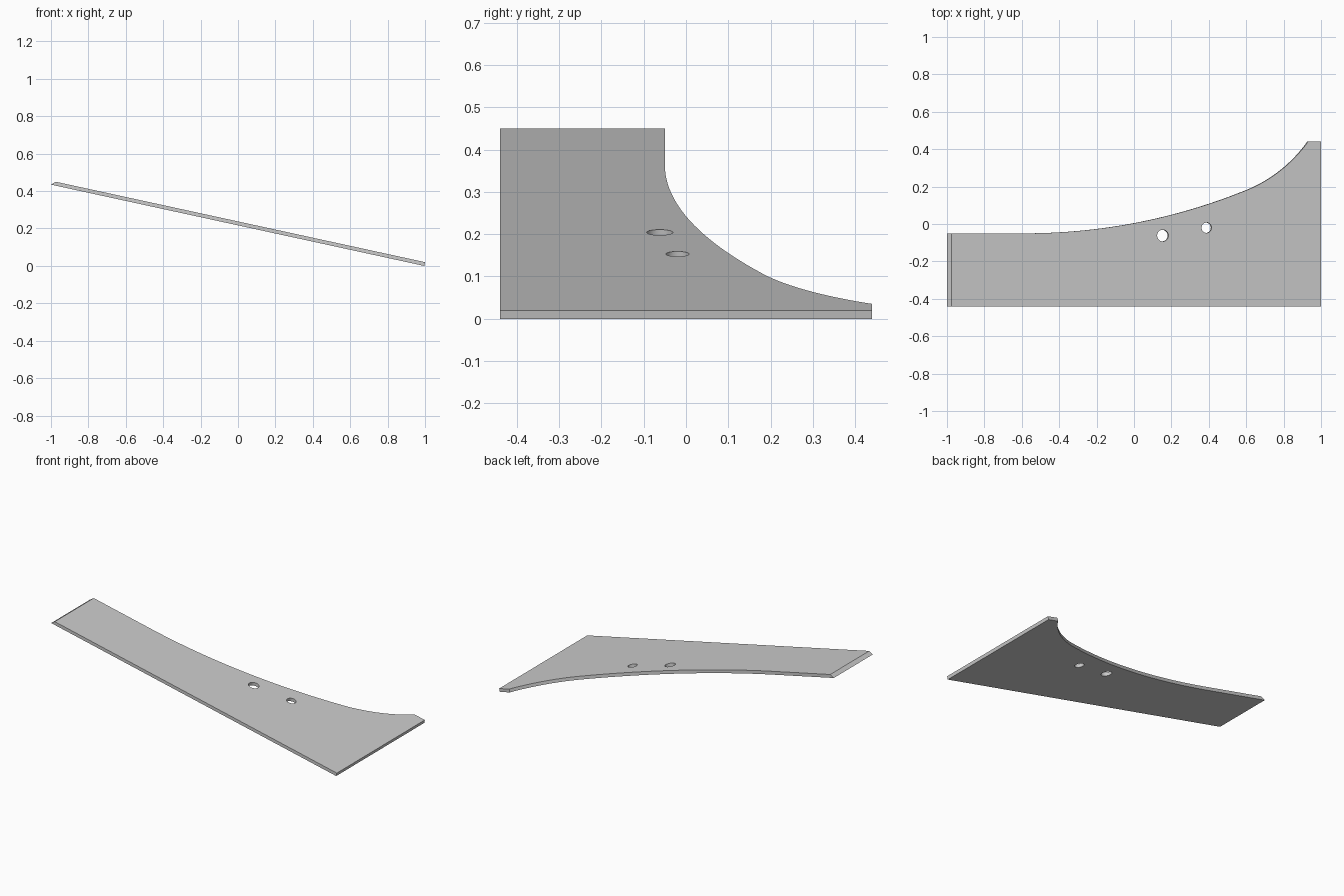
import bpy, bmesh, math
from mathutils import Vector

if "Cube" in bpy.data.objects:
    bpy.data.objects.remove(bpy.data.objects["Cube"])

LEFT, RIGHT, HALF_Y = -0.975, 1.0, 0.44
SLOPE = (0.45 - 0.02) / (LEFT - RIGHT)
THICK = 0.0205
NORMAL = Vector((-SLOPE, 0, 1)).normalized()


def on_top(x, y):
    """Point on the sloping upper surface."""
    return Vector((x, y, 0.02 + (x - RIGHT) * SLOPE))


def arc(cx, cy, r, a0, a1, n):
    """Arc points, angles in degrees measured from straight down."""
    angles = [math.radians(a0 + (a1 - a0) * i / n) for i in range(n + 1)]
    return [(cx + r * math.sin(a), cy - r * math.cos(a)) for a in angles]


# Plan outline: straight edges plus two tangent arcs on the back edge
back_edge = arc(-0.58, 3.09, 3.14, 0, 22, 24)
back_edge += arc(0.318, 0.878, 0.753, 22, 54.4, 24)[1:-1]
outline = [(LEFT, -HALF_Y), (RIGHT, -HALF_Y), (RIGHT, HALF_Y), (0.93, HALF_Y)]
outline += back_edge[::-1] + [(LEFT, -0.05)]

# Sloping plate, with a slanted cut at the raised left end
bm = bmesh.new()
top = [bm.verts.new(on_top(x, y)) for x, y in outline]
bottom = []
for v in top:
    p = v.co - NORMAL * THICK
    if abs(v.co.x - LEFT) < 1e-5:
        p += Vector((1, 0, SLOPE)) * (-1.0 - p.x)
    bottom.append(bm.verts.new(p))
bm.faces.new(top)
bm.faces.new(bottom[::-1])
for i in range(len(top)):
    j = (i + 1) % len(top)
    bm.faces.new((top[i], bottom[i], bottom[j], top[j]))
bmesh.ops.recalc_face_normals(bm, faces=bm.faces)
mesh = bpy.data.meshes.new("sloping_plate")
bm.to_mesh(mesh)
bm.free()
plate = bpy.data.objects.new("sloping_plate", mesh)
bpy.context.collection.objects.link(plate)

# Two round holes drilled square to the plate
for x, y, r in ((0.154, -0.062, 0.031), (0.388, -0.02, 0.0275)):
    bpy.ops.mesh.primitive_cylinder_add(
        vertices=48, radius=r, depth=0.2, location=on_top(x, y),
        rotation=(0, math.atan(-SLOPE), 0))
    cutter = bpy.context.object
    cutter.name = "hole_cutter"
    cutter.hide_render = True
    mod = plate.modifiers.new("hole", 'BOOLEAN')
    mod.object = cutter
    mod.operation = 'DIFFERENCE'
    mod.solver = 'EXACT'
    bpy.context.view_layer.objects.active = plate
    bpy.ops.object.modifier_apply(modifier=mod.name)
    bpy.data.objects.remove(cutter)

bpy.ops.object.select_all(action='DESELECT')
plate.select_set(True)
bpy.context.view_layer.objects.active = plate
bpy.ops.object.shade_smooth_by_angle(angle=math.radians(30))
